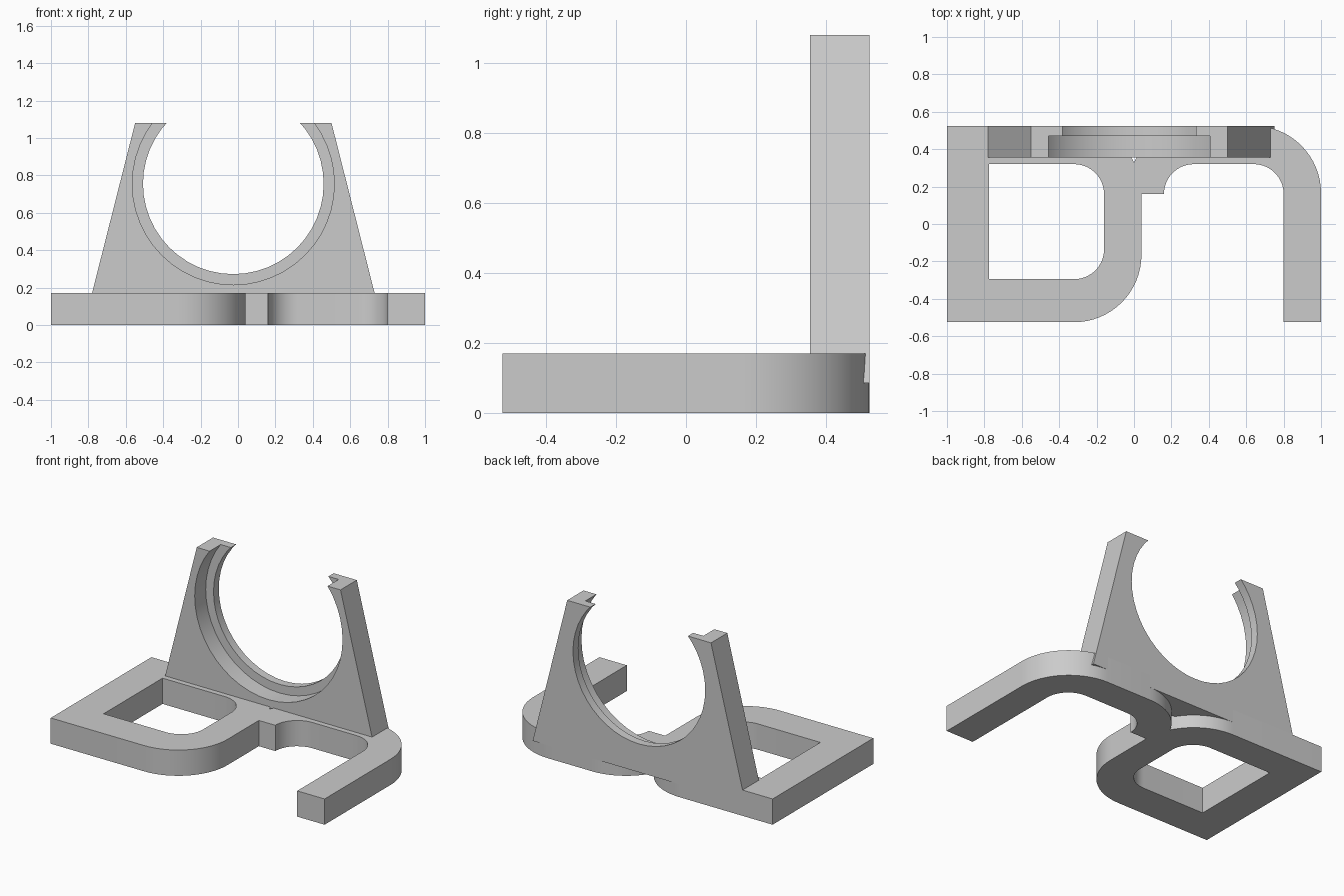
import bpy
import bmesh
from math import cos, sin, radians, acos, degrees

if "Cube" in bpy.data.objects:
    bpy.data.objects.remove(bpy.data.objects["Cube"], do_unlink=True)

grey = bpy.data.materials.new("plain grey")
grey.use_nodes = True
colour = (0.6, 0.6, 0.6, 1)
grey.diffuse_color = colour
grey.node_tree.nodes["Principled BSDF"].inputs["Base Color"].default_value = colour


def arc(cx, cy, r, start, end, steps=16):
    """Points along an arc, angles in degrees."""
    angles = [radians(start + (end - start) * i / steps) for i in range(steps + 1)]
    return [(cx + r * cos(a), cy + r * sin(a)) for a in angles]


def extrude_loops(name, loops, place, depth):
    """Fill closed loops (outline first, then holes) and extrude by a vector."""
    bm = bmesh.new()
    edges = []
    for loop in loops:
        verts = [bm.verts.new(place(u, v)) for u, v in loop]
        edges += [bm.edges.new((a, b)) for a, b in zip(verts, verts[1:] + verts[:1])]
    if len(loops) == 1:
        bm.faces.new(verts)
    else:
        bmesh.ops.triangle_fill(bm, edges=edges, use_beauty=True)
    ext = bmesh.ops.extrude_face_region(bm, geom=bm.faces[:])
    moved = [g for g in ext["geom"] if isinstance(g, bmesh.types.BMVert)]
    bmesh.ops.translate(bm, verts=moved, vec=depth)
    bmesh.ops.recalc_face_normals(bm, faces=bm.faces[:])
    mesh = bpy.data.meshes.new(name)
    bm.to_mesh(mesh)
    bm.free()
    mesh.materials.append(grey)
    obj = bpy.data.objects.new(name, mesh)
    bpy.context.collection.objects.link(obj)
    return obj


def smooth(obj):
    bpy.ops.object.select_all(action="DESELECT")
    obj.select_set(True)
    bpy.context.view_layer.objects.active = obj
    bpy.ops.object.shade_smooth_by_angle(angle=radians(30))


# Base: closed loop on the left, open hook on the right, notch where they meet
E, C, K, R, r = 0.525, 0.32, 0.16, 0.36, 0.16
meet = degrees(acos(C / R))
outline = [(-1, -E)]
outline += arc(-C, -E + R, R, -90, 0)
outline += [(0.04, K)]
outline += arc(C, K, r, 180, 90)
outline += arc(0.64, K, r, 90, 0)
outline += [(0.8, -E), (1, -E)]
outline += arc(0.64, E - R, R, 0, 90)
outline += arc(C, E - R, R, 90, 180 - meet)
outline += arc(-C, E - R, R, meet, 90)[1:]
outline += [(-1, E)]
opening = [(-0.775, -0.295)]
opening += arc(-C, -0.135, r, -90, 0)
opening += arc(-C, K, r, 0, 90)
opening += [(-0.775, C)]
base = extrude_loops("base_frame", [outline, opening], lambda u, v: (u, v, 0), (0, 0, 0.17))
smooth(base)

# Upright: tapered plate with an open round cradle
front, back, cx, cz = 0.355, E, -0.025, 0.755
plate = [(cx - 0.777, 0.085), (cx + 0.777, 0.085), (cx + 0.525, 1.08), (cx - 0.525, 1.08)]
upright = extrude_loops("cradle_upright", [plate], lambda u, v: (u, front, v), (0, back - front, 0))

# Cradle bore and the wider recess that leaves a lip at the back
cutters = []
for name, radius, end in (("bore", 0.483, back + 0.1), ("recess", 0.54, 0.47)):
    circle = arc(cx, cz, radius, 0, 360, 48)[:-1]
    cutter = extrude_loops(name, [circle], lambda u, v: (u, 0.2, v), (0, end - 0.2, 0))
    cutter.hide_render = True
    cutters.append(cutter)
    mod = upright.modifiers.new(name, "BOOLEAN")
    mod.operation = "DIFFERENCE"
    mod.solver = "EXACT"
    mod.object = cutter

bpy.ops.object.select_all(action="DESELECT")
upright.select_set(True)
bpy.context.view_layer.objects.active = upright
for mod in list(upright.modifiers):
    bpy.ops.object.modifier_apply(modifier=mod.name)
for cutter in cutters:
    bpy.data.objects.remove(cutter, do_unlink=True)
smooth(upright)
